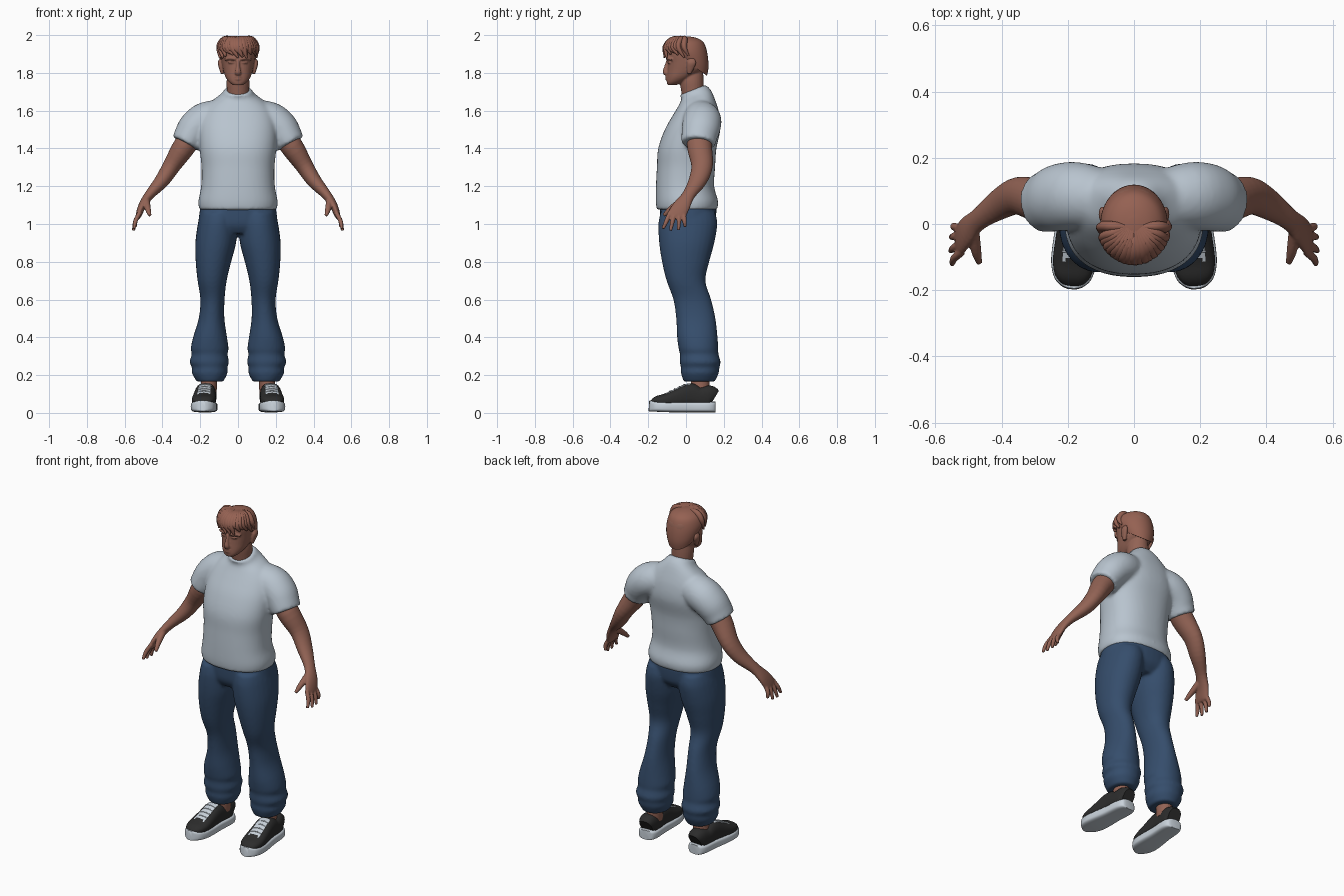
import bpy
import bmesh
import math
import random
from mathutils import Vector

if "Cube" in bpy.data.objects:
    bpy.data.objects.remove(bpy.data.objects["Cube"], do_unlink=True)

random.seed(4)
parts = []


def material(name, red, green, blue):
    mat = bpy.data.materials.new(name)
    mat.use_nodes = True
    colour = (red, green, blue, 1)
    mat.diffuse_color = colour
    shader = next(n for n in mat.node_tree.nodes if n.type == "BSDF_PRINCIPLED")
    shader.inputs["Base Color"].default_value = colour
    shader.inputs["Roughness"].default_value = 0.8
    return mat


SKIN = material("skin", 0.29, 0.125, 0.09)
HAIR = material("auburn hair", 0.30, 0.12, 0.085)
SHIRT = material("pale grey shirt", 0.48, 0.55, 0.62)
DENIM = material("blue denim", 0.036, 0.075, 0.15)
BLACK = material("charcoal canvas", 0.025, 0.025, 0.025)
WHITE = material("white rubber", 0.58, 0.64, 0.70)


def smooth_path(rings, steps):
    """Catmull-Rom interpolation between ring tuples."""
    rings = [tuple(r) + (0,) * (6 - len(r)) for r in rings]
    result = []
    last = len(rings) - 1
    for i in range(last):
        a, b, c, d = (rings[min(max(i + k, 0), last)] for k in (-1, 0, 1, 2))
        for step in range(steps):
            t = step / steps
            result.append([
                q + 0.5 * t * (r - p + t * (2 * p - 5 * q + 4 * r - s + t * (3 * (q - r) + s - p)))
                for p, q, r, s in zip(a, b, c, d)])
    result.append(list(rings[last]))
    return result


def tube(bm, rings, side=1, flat=False, ref=(0, 1, 0), power=2, segments=28, steps=4):
    """Loft rings of (x, y, z, radius, depth radius, tilt); flat keeps them level."""
    path = smooth_path(rings, steps)
    centres = [Vector((side * r[0], r[1], r[2])) for r in path]
    loops = []
    for i, ring in enumerate(path):
        ahead = centres[min(i + 1, len(path) - 1)]
        tangent = (ahead - centres[max(i - 1, 0)]).normalized()
        if flat:
            tangent = Vector((0, 0, 1))
        depth = Vector(ref)
        depth = (depth - tangent * depth.dot(tangent)).normalized()
        across = depth.cross(tangent)
        loop = []
        for k in range(segments):
            angle = math.tau * k / segments
            u, v = (math.copysign(abs(f) ** (2 / power), f) for f in (math.cos(angle), math.sin(angle)))
            offset = across * u * max(ring[3], 0.001) + depth * v * max(ring[4], 0.001)
            offset.z += ring[5] * offset.y
            loop.append(bm.verts.new(centres[i] + offset))
        loops.append(loop)
    for low, high in zip(loops, loops[1:]):
        for k in range(segments):
            n = (k + 1) % segments
            bm.faces.new((low[k], low[n], high[n], high[k]))
    bm.faces.new(loops[0][::-1])
    bm.faces.new(loops[-1])


def finish(bm, name, *mats, voxel=0, iterations=0):
    """Make an object, optionally fusing its overlapping lofts into one skin."""
    bmesh.ops.recalc_face_normals(bm, faces=bm.faces)
    mesh = bpy.data.meshes.new(name)
    bm.to_mesh(mesh)
    bm.free()
    obj = bpy.data.objects.new(name, mesh)
    bpy.context.scene.collection.objects.link(obj)
    if voxel:
        remesh = obj.modifiers.new("fuse", "REMESH")
        remesh.mode = "VOXEL"
        remesh.voxel_size = voxel
        relax = obj.modifiers.new("relax", "SMOOTH")
        relax.factor = 0.5
        relax.iterations = iterations
        graph = bpy.context.evaluated_depsgraph_get()
        fused = bpy.data.meshes.new_from_object(obj.evaluated_get(graph))
        obj.modifiers.clear()
        obj.data = fused
    obj.data.materials.clear()
    for mat in mats:
        obj.data.materials.append(mat)
    parts.append(obj)
    return obj


# T-shirt: body and both sleeves
bm = bmesh.new()
tube(bm, [(0, .005, 1.075, .205, .16), (0, .005, 1.12, .21, .165), (0, -.005, 1.2, .195, .154),
          (0, 0, 1.3, .193, .154), (0, .007, 1.4, .203, .154), (0, .035, 1.5, .207, .147),
          (0, .055, 1.58, .19, .122), (0, .06, 1.64, .15, .097, .1), (0, .054, 1.685, .09, .078, .3),
          (0, .035, 1.71, .07, .069, .4)], flat=True, power=2.3, segments=48)
for side in (-1, 1):
    tube(bm, [(.08, .07, 1.57, .09, .09), (.17, .085, 1.55, .096, .102), (.225, .08, 1.51, .092, .102),
              (.255, .07, 1.465, .085, .095), (.278, .065, 1.425, .078, .09)], side)
finish(bm, "t_shirt", SHIRT, voxel=.01, iterations=6)

# Jeans: hips and two loose legs gathered at the cuffs
bm = bmesh.new()
tube(bm, [(0, .012, 1.09, .2, .15), (0, .01, 1.0, .21, .143), (0, .005, .95, .2, .11)],
     flat=True, power=2.3, segments=40)
for side in (-1, 1):
    tube(bm, [(.1, .01, 1.06, .1, .145), (.108, .01, 1.0, .105, .156), (.118, .004, .9, .108, .146),
              (.13, -.002, .8, .094, .125), (.137, 0, .7, .077, .103), (.135, .033, .6, .064, .1),
              (.14, .052, .5, .068, .104), (.148, .06, .4, .09, .107), (.15, .066, .34, .1, .105),
              (.15, .07, .31, .095, .102), (.152, .075, .27, .104, .108), (.15, .075, .24, .094, .102),
              (.15, .073, .21, .094, .1), (.148, .07, .165, .07, .082)], side, flat=True, power=2.1)
finish(bm, "jeans", DENIM, voxel=.009, iterations=3)

# Arms, hands, fingers and thumbs
FINGERS = ((-.085, .55, -.122, .975), (-.06, .554, -.082, .965),
           (-.035, .552, -.04, .967), (-.012, .54, -.004, .985))
for side, label in ((-1, "right"), (1, "left")):
    bm = bmesh.new()
    tube(bm, [(.22, .075, 1.5, .055, .065), (.285, .072, 1.41, .06, .066), (.35, .085, 1.31, .047, .057),
              (.402, .062, 1.23, .039, .048), (.468, .015, 1.155, .026, .034), (.505, -.02, 1.1, .021, .044),
              (.525, -.048, 1.05, .016, .048), (.53, -.052, 1.03, .01, .04)], side)
    for base_y, x, y, z in FINGERS:
        tube(bm, [(.52, base_y, 1.06, .012, .012), (.543, (base_y + y) / 2, 1.015, .012, .012),
                  (x, y, z, .008, .008)], side, segments=12)
    tube(bm, [(.485, -.02, 1.125, .018, .02), (.477, -.08, 1.08, .016, .016),
              (.467, -.118, 1.045, .009, .009)], side, segments=12)
    finish(bm, label + "_arm", SKIN, voxel=.0045, iterations=2)

# Head with neck and face
bm = bmesh.new()
tube(bm, [(0, .045, 1.63, .058, .058), (0, .035, 1.7, .059, .06), (0, .03, 1.76, .06, .063),
          (0, .03, 1.82, .05, .06)], flat=True)
tube(bm, [(0, -.075, 1.735, .026, .022), (0, -.056, 1.752, .048, .046), (0, -.03, 1.78, .067, .071),
          (0, 0, 1.82, .08, .098), (0, .006, 1.86, .087, .102), (0, .005, 1.9, .09, .107),
          (0, .005, 1.94, .084, .098), (0, .005, 1.97, .06, .073), (0, .005, 1.985, .02, .03)],
     flat=True, power=2.2, segments=36)
tube(bm, [(0, -.094, 1.865, .01, .01), (0, -.104, 1.83, .01, .012), (0, -.11, 1.803, .017, .013),
          (0, -.096, 1.79, .014, .01)], segments=16)
for z in (1.767, 1.778):
    tube(bm, [(-.027, -.09, z, .003, .005), (0, -.103, z, .006, .006), (.027, -.09, z, .003, .005)], segments=12)
for side in (-1, 1):
    # brow, eye and ear
    tube(bm, [(.012, -.098, 1.872, .007, .008), (.04, -.095, 1.878, .008, .009),
              (.068, -.072, 1.87, .006, .008)], side, segments=12)
    tube(bm, [(.02, -.091, 1.855, .003, .006), (.036, -.09, 1.856, .007, .008),
              (.052, -.082, 1.855, .003, .006)], side, segments=12)
    tube(bm, [(.083, .018, 1.795, .008, .01), (.09, .024, 1.825, .011, .02),
              (.095, .03, 1.855, .012, .024), (.09, .03, 1.877, .006, .014)], side, flat=True, segments=16)
finish(bm, "head", SKIN, voxel=.0045, iterations=2)

# Hair: fitted cap plus swept locks
bm = bmesh.new()
tube(bm, [(0, .025, 1.845, .082, .086, -.7), (0, .012, 1.882, .096, .107, -.45), (0, 0, 1.92, .101, .113, -.15),
          (0, -.003, 1.96, .086, .097), (0, -.003, 1.984, .053, .062), (0, -.003, 1.993, .015, .02)],
     flat=True, segments=40)
for layer in (0, 1):
    for k in range(11 - 3 * layer):
        angle = math.radians(-85 + k * 17 + layer * 25)
        sweep = angle + random.uniform(.15, .35)
        drop = random.uniform(1.875, 1.9) + layer * .025
        s, c = math.sin(angle), math.cos(angle)
        tube(bm, [(.025 * s, -.01, 1.98, .012, .012), (.07 * s, -.075 * c, 1.975, .02, .016),
                  (.096 * s, -.11 * c, 1.935, .02, .015),
                  (.1 * math.sin(sweep), -.115 * math.cos(sweep), drop, .004, .004)], segments=10)
finish(bm, "hair", HAIR)

# Ankles and sneakers
for side, label in ((-1, "right"), (1, "left")):
    bm = bmesh.new()
    tube(bm, [(.158, .075, .1, .044, .05), (.15, .075, .2, .042, .048)], side, flat=True)
    finish(bm, label + "_ankle", SKIN)

    # (y, top height, half width) along the shoe from heel to toe
    profile = ((.148, .125, .038), (.125, .145, .05), (.07, .138, .054), (.02, .157, .055),
               (-.05, .128, .06), (-.11, .102, .063), (-.155, .088, .054), (-.183, .062, .028))
    bm = bmesh.new()
    tube(bm, [(0, y, top / 2 + .015, width, top / 2 - .015) for y, top, width in profile],
         ref=(0, 0, 1), power=2.6, segments=40)
    bm.normal_update()
    upper = finish(bm, label + "_sneaker", BLACK, WHITE)
    for face in upper.data.polygons:
        x, y, z = face.center
        if abs(x) < .03 and -.11 < y < .015 and z > .08:
            face.material_index = 1

    # laces crossing the pale tongue
    bm = bmesh.new()
    for k in range(4):
        y, z = -.085 + k * .025, .117 + k * .0115
        tube(bm, [(-.036, y, z - .007, .003, .003), (0, y, z, .003, .003), (.036, y, z - .007, .003, .003)],
             segments=8)
    laces = finish(bm, label + "_laces", WHITE)

    bm = bmesh.new()
    outline = ((.156, .025), (.148, .045), (.11, .058), (.02, .06), (-.06, .067), (-.12, .068),
               (-.165, .056), (-.188, .034), (-.196, .015))
    tube(bm, [(0, y, .031 + max(0, -y - .1) * .06, width, .028) for y, width in outline],
         ref=(0, 0, 1), power=4, segments=40)
    sole = finish(bm, label + "_sole", WHITE)
    for obj in (upper, laces, sole):
        obj.location = (side * .174, 0, 0)
        obj.rotation_euler.z = side * .07

# Smooth shading with crisp hems and soles
bpy.ops.object.select_all(action="DESELECT")
for obj in parts:
    obj.select_set(True)
bpy.context.view_layer.objects.active = parts[0]
bpy.ops.object.shade_smooth_by_angle(angle=math.radians(50))
